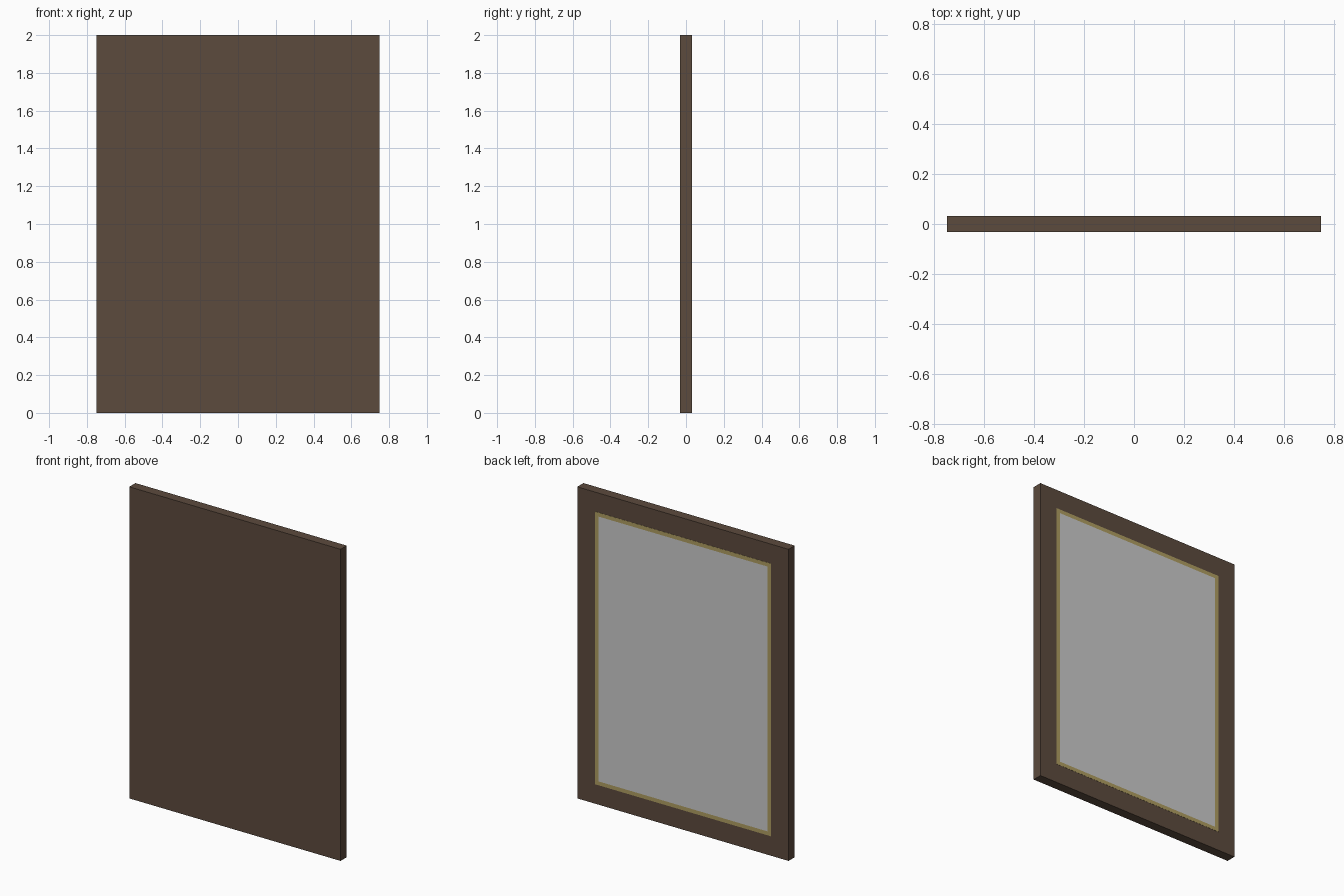
import bpy

if "Cube" in bpy.data.objects:
    bpy.data.objects.remove(bpy.data.objects["Cube"])

W, H, T = 1.5, 2.0, 0.0625      # panel width, height, thickness
MARGIN, TRIM = 0.125, 0.025     # border width, gold trim width
LIFT = 0.001                    # trim and glass sit just proud of the back


def material(name, rgb):
    m = bpy.data.materials.new(name)
    m.diffuse_color = (*rgb, 1)
    m.use_nodes = True
    m.node_tree.nodes["Principled BSDF"].inputs["Base Color"].default_value = m.diffuse_color
    return m


def box(name, x0, x1, y0, y1, z0, z1, mat=None):
    bpy.ops.mesh.primitive_cube_add(
        size=1, location=((x0 + x1) / 2, (y0 + y1) / 2, (z0 + z1) / 2))
    ob = bpy.context.object
    ob.name = name
    ob.scale = (x1 - x0, y1 - y0, z1 - z0)
    bpy.ops.object.transform_apply(location=True, rotation=False, scale=True)
    if mat:
        ob.data.materials.append(mat)
    return ob


wood = material("dark_wood", (0.107, 0.069, 0.047))
gold = material("gold", (0.43, 0.34, 0.12))

# Wooden panel
box("panel", -W / 2, W / 2, -T / 2, T / 2, 0, H, wood)

# Gold trim on the back: two uprights and two rails
back, front = T / 2, T / 2 + LIFT
xo, xi = W / 2 - MARGIN, W / 2 - MARGIN - TRIM
zo, zi = MARGIN, MARGIN + TRIM
for side, s in (("left", -1), ("right", 1)):
    a, b = sorted((s * xi, s * xo))
    box(f"trim_{side}", a, b, back, front, zo, H - zo, gold)
box("trim_bottom", -xi, xi, back, front, zo, zi, gold)
box("trim_top", -xi, xi, back, front, H - zi, H - zo, gold)

# Grey mirror glass inside the trim
box("mirror_glass", -xi, xi, back, front, zi, H - zi)
